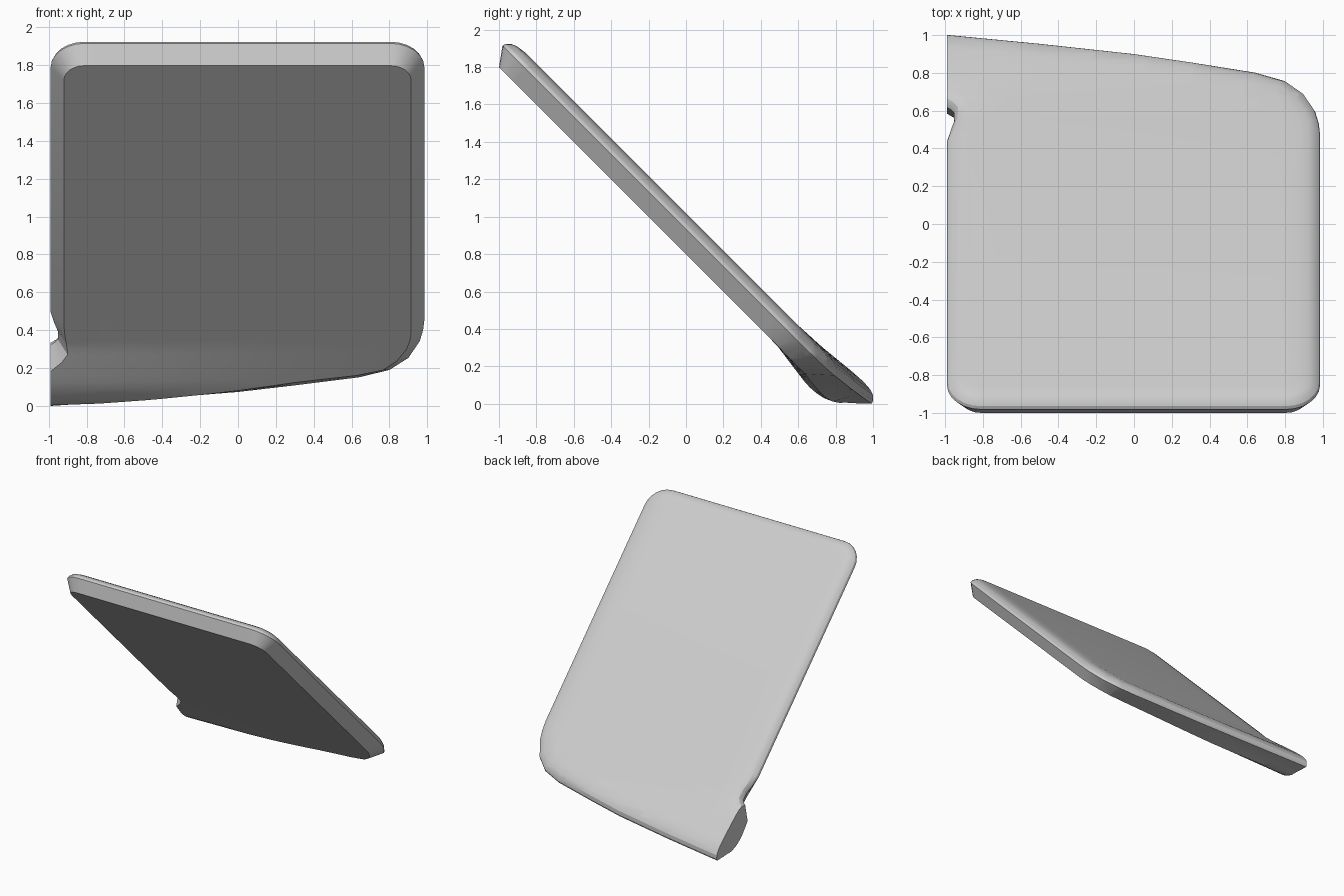
import bpy, bmesh, math
from mathutils import Vector

if "Cube" in bpy.data.objects:
    bpy.data.objects.remove(bpy.data.objects["Cube"])

R2 = math.sqrt(2)


def lerp_table(table, v):
    if v <= table[0][0]:
        return table[0][1]
    for (a, fa), (b, fb) in zip(table, table[1:]):
        if v <= b:
            return fa + (fb - fa) * (v - a) / (b - a)
    return table[-1][1]


def arc(cx, ct, r, a0, a1, n=6):
    """Rounded corner: position plus inward direction."""
    pts = []
    for i in range(n + 1):
        a = math.radians(a0 + (a1 - a0) * i / n)
        c, s = math.cos(a), math.sin(a)
        pts.append((cx + r * c, ct + r * s, -c, -s))
    return pts


# Outline in the slab plane: x, distance down the slope, inset direction
outline = arc(-0.81, -1.87, 0.18, 180, 270) + arc(0.805, -1.87, 0.18, 270, 360)
outline += [
    # swept lower right corner
    (0.985, 0.01, -1, 0), (0.978, 0.09, -1, -0.2), (0.96, 0.175, -1, -0.5),
    (0.90, 0.30, -0.9, -1), (0.80, 0.393, -0.5, -1.4), (0.64, 0.452, -0.2, -1.7),
    # slanted lower edge
    (0.3, 0.52, 0, -2.0), (0.0, 0.576, 0, -2.0), (-0.5, 0.643, 0, -1.9),
    (-0.99, 0.70, 0, -1.7),
    # flat cut and notch on the left
    (-0.99, 0.45, 0, 0), (-0.99, 0.205, 0, 1.1), (-0.97, 0.19, 0.55, 0.5),
    (-0.952, 0.165, 0.75, 0.1), (-0.952, 0.10, 0.65, 0), (-0.97, 0.04, 0.8, 0),
    (-0.99, -0.044, 1, 0),
]

# Cross-section of the rim: inset, height above slope plane
section = [(0.07, 0.566), (0.0, 0.662), (0.006, 0.68), (0.028, 0.702),
           (0.06, 0.714), (0.11, 0.721)]
under_bulge = [(0.12, 0), (0.25, -0.018), (0.39, -0.036), (0.48, -0.029),
               (0.54, -0.004), (0.59, 0.029)]
upper_lift = [(0.1, 0), (0.3, 0.01), (0.5, 0.03), (0.7, 0.042)]

bm = bmesh.new()
rings = []
for k, w in section:
    ring = []
    for x, t, dx, dt in outline:
        if w > 0.67:
            dt = max(-1, min(1, dt))
        ring.append(bm.verts.new((x + k * dx, t + k * dt, w)))
    rings.append(ring)
n = len(outline)
for a, b in zip(rings, rings[1:]):
    for i in range(n):
        j = (i + 1) % n
        bm.faces.new((a[i], a[j], b[j], b[i]))
bm.faces.new(list(reversed(rings[0])))
bm.faces.new(rings[-1])


def slice_mesh(co, no):
    bmesh.ops.bisect_plane(bm, geom=bm.verts[:] + bm.edges[:] + bm.faces[:],
                           plane_co=co, plane_no=no, dist=1e-5)


# Extra loops where the lower end bends
for i in range(13):
    slice_mesh(Vector((0, 0.081 + 0.0463 * i, 0)), Vector((0, 1, 0)))
for x in (-0.73, -0.47, -0.21, 0.05, 0.31, 0.57, 0.77):
    slice_mesh(Vector((x, 0, 0)), Vector((1, 0, 0)))
bmesh.ops.triangulate(bm, faces=[f for f in bm.faces if len(f.verts) > 4])

# Bend the lower end, then lean the slab back 45 degrees
for v in bm.verts:
    x, t, w = v.co
    s = max(0, min(1, (0.92 - x) / 1.9))
    low = lerp_table(under_bulge, t) * s ** 1.3
    high = lerp_table(upper_lift, t) * s ** 0.6
    f = max(0, min(1, (w - 0.566) / 0.1))
    w += low * (1 - f) + high * f
    v.co = (x, (w + t) / R2, (w - t) / R2)
zmin = min(v.co.z for v in bm.verts)
for v in bm.verts:
    v.co.z -= zmin
bmesh.ops.recalc_face_normals(bm, faces=bm.faces[:])

mesh = bpy.data.meshes.new("tilted_panel")
bm.to_mesh(mesh)
bm.free()
panel = bpy.data.objects.new("tilted_panel", mesh)
bpy.context.collection.objects.link(panel)
bpy.context.view_layer.objects.active = panel
panel.select_set(True)
bpy.ops.object.shade_smooth_by_angle(angle=math.radians(25))
